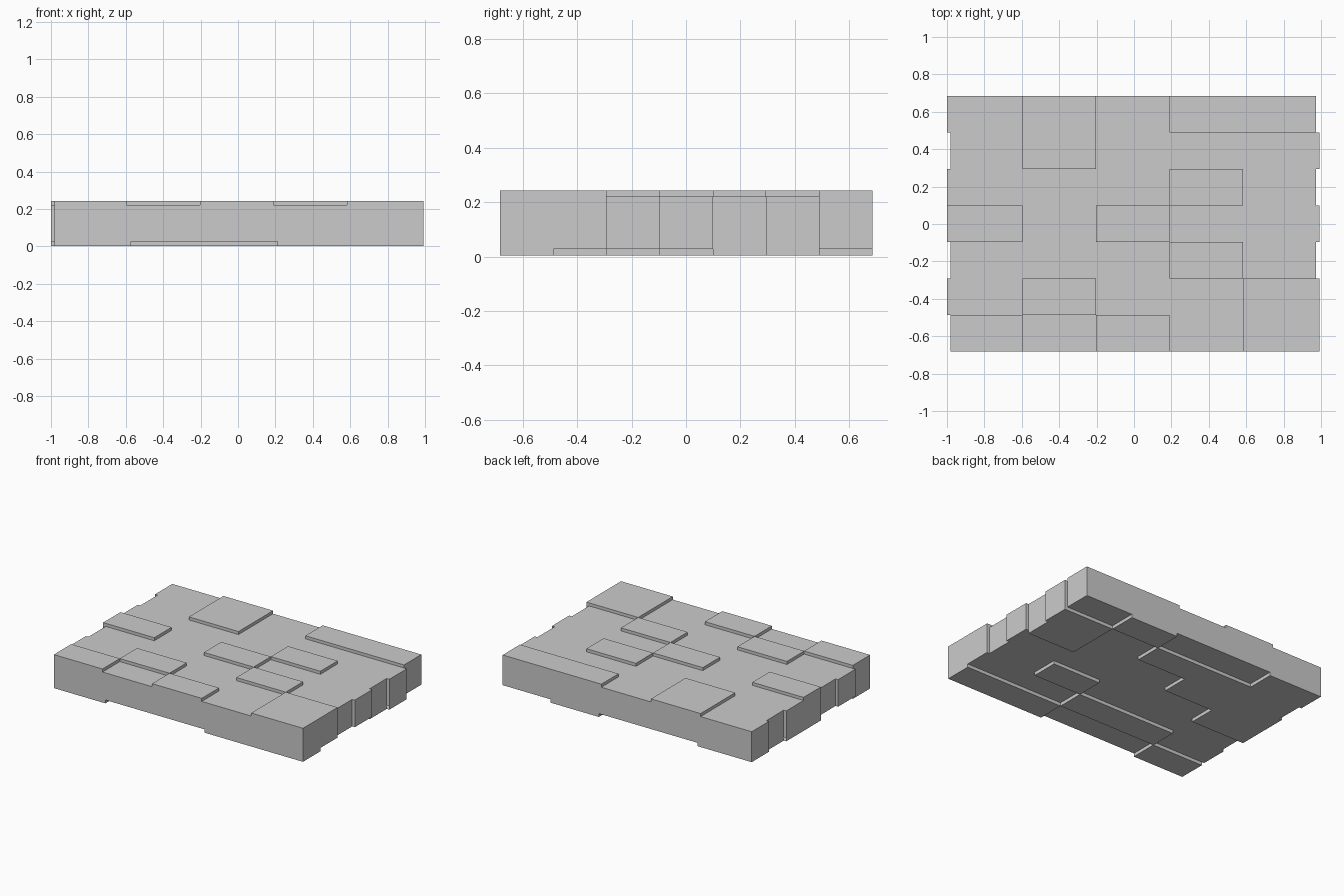
import bpy, bmesh

if "Cube" in bpy.data.objects:
    bpy.data.objects.remove(bpy.data.objects["Cube"])

# Cell borders of the 5 x 7 pattern (bottom columns are slightly shifted)
ROWS = [-0.683, -0.487, -0.292, -0.097, 0.099, 0.294, 0.490, 0.685]
TOP_COLS = [-0.595, -0.202, 0.191, 0.583]
LOW_COLS = [-0.572, -0.180, 0.211, 0.593]

# Side extents per row, front to back: rows step in and out
LEFT = [-1.0 if c == "1" else -0.98 for c in "0101101"]
RIGHT = [0.993 if c == "1" else 0.972 for c in "1101010"]

# Raised cells per row, front to back, columns left to right
TOP = ["10101", "01001", "00010", "10100", "00010", "01000", "01011"]
LOW = ["10011", "01100", "00010", "10000", "11001", "11101", "10010"]
Z_TOP, Z_LOW = 0.221, 0.027


def finish(name, bm):
    bmesh.ops.remove_doubles(bm, verts=bm.verts, dist=0.0005)
    mesh = bpy.data.meshes.new(name)
    bm.to_mesh(mesh)
    bm.free()
    obj = bpy.data.objects.new(name, mesh)
    bpy.context.collection.objects.link(obj)
    return obj


def face(bm, pts, flip=False):
    pts = list(pts)
    if flip:
        pts.reverse()
    bm.faces.new([bm.verts.new(p) for p in pts])


def slab():
    # Stepped outline extruded to the full body height
    bm = bmesh.new()
    out = []
    for r in range(7):
        out += [(RIGHT[r], ROWS[r]), (RIGHT[r], ROWS[r + 1])]
    for r in reversed(range(7)):
        out += [(LEFT[r], ROWS[r + 1]), (LEFT[r], ROWS[r])]
    clean = [p for i, p in enumerate(out) if p != out[i - 1]]
    base = bm.faces.new([bm.verts.new((x, y, Z_LOW)) for x, y in clean])
    ext = bmesh.ops.extrude_face_region(bm, geom=[base], use_keep_orig=True)
    verts = [v for v in ext["geom"] if isinstance(v, bmesh.types.BMVert)]
    bmesh.ops.translate(bm, verts=verts, vec=(0, 0, Z_TOP - Z_LOW))
    bmesh.ops.recalc_face_normals(bm, faces=bm.faces)
    return finish("slab_body", bm)


def plates(name, grid, cols, z0, z1):
    # Raised cells, with walls only where the neighbour is not raised
    bm = bmesh.new()
    flip = z1 < z0

    def raised(r, c):
        return 0 <= r < 7 and 0 <= c < 5 and grid[r][c] == "1"

    for r in range(7):
        xs = [LEFT[r]] + cols + [RIGHT[r]]
        for c in range(5):
            if not raised(r, c):
                continue
            a, b, d, e = xs[c], xs[c + 1], ROWS[r], ROWS[r + 1]
            ring = [(a, d), (b, d), (b, e), (a, e)]
            face(bm, [(x, y, z1) for x, y in ring], flip)
            near = [(r - 1, c), (r, c + 1), (r + 1, c), (r, c - 1)]
            for i, n in enumerate(near):
                if not raised(*n):
                    p, q = ring[i], ring[(i + 1) % 4]
                    face(bm, [(*p, z0), (*q, z0), (*q, z1), (*p, z1)], flip)
    return finish(name, bm)


slab()
plates("top_plates", TOP, TOP_COLS, Z_TOP, 0.243)
plates("bottom_plates", LOW, LOW_COLS, Z_LOW, 0.003)
